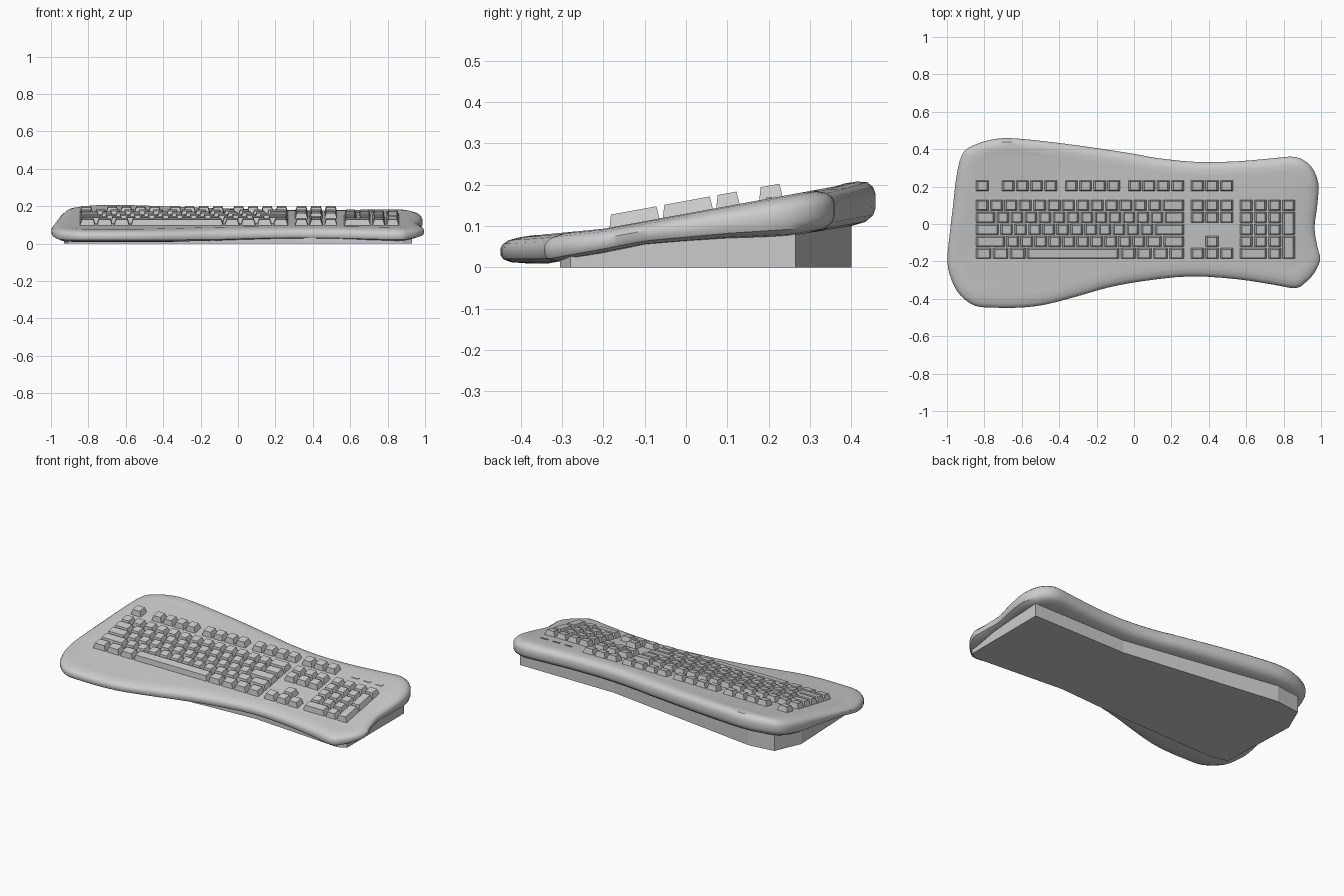
import bpy, bmesh, math
from mathutils import Vector

if "Cube" in bpy.data.objects:
    bpy.data.objects.remove(bpy.data.objects["Cube"])

grey = bpy.data.materials.new("light_grey_plastic")
grey.use_nodes = True
grey.diffuse_color = (0.6, 0.6, 0.6, 1)
grey.node_tree.nodes["Principled BSDF"].inputs["Base Color"].default_value = (0.6, 0.6, 0.6, 1)


def make_object(name, bm, smooth=False):
    bmesh.ops.recalc_face_normals(bm, faces=bm.faces)
    mesh = bpy.data.meshes.new(name)
    bm.to_mesh(mesh)
    bm.free()
    mesh.materials.append(grey)
    obj = bpy.data.objects.new(name, mesh)
    bpy.context.collection.objects.link(obj)
    if smooth:
        bpy.ops.object.select_all(action='DESELECT')
        obj.select_set(True)
        bpy.context.view_layer.objects.active = obj
        bpy.ops.object.shade_smooth_by_angle(angle=math.radians(35))
    return obj


def interpolate(profile, y):
    # Height from a list of (y, z) points
    y = min(max(y, profile[0][0]), profile[-1][0])
    for (y0, z0), (y1, z1) in zip(profile, profile[1:]):
        if y <= y1:
            return z0 + (z1 - z0) * (y - y0) / (y1 - y0)
    return profile[-1][1]


def key_plane(y):
    return 0.13 + 0.183 * y


TOP = [(-0.45, 0.072), (-0.35, 0.079), (-0.2, key_plane(-0.2)),
       (0.36, key_plane(0.36)), (0.45, 0.223)]
UNDER = [(-0.45, 0.01), (-0.33, 0.01), (-0.1, 0.055), (0.1, 0.07),
         (0.25, 0.076), (0.45, 0.108)]

# Outline of the case, clockwise from the back right corner
OUTLINE = [(-.74, .455), (-.6, .455), (-.3, .42), (0, .375), (.12, .353),
           (.33, .332), (.55, .335), (.75, .352), (.865, .358), (.945, .31),
           (.985, .22), (.98, .1), (.965, -.02), (.98, -.12), (.995, -.19),
           (.965, -.26), (.92, -.31), (.865, -.343), (.75, -.325), (.55, -.295),
           (.3, -.28), (.05, -.305), (-.14, -.34), (-.28, -.38), (-.47, -.43),
           (-.61, -.447), (-.75, -.447), (-.85, -.437), (-.93, -.38),
           (-.975, -.3), (-.998, -.2), (-.985, -.05), (-.965, .12),
           (-.95, .25), (-.92, .37), (-.86, .42)]


def smooth_loop(points, steps):
    # Closed Catmull-Rom curve
    pts = [Vector(p) for p in points]
    n = len(pts)
    loop = []
    for i in range(n):
        a, b, c, d = (pts[(i + k) % n] for k in (-1, 0, 1, 2))
        for s in range(steps):
            t = s / steps
            loop.append(0.5 * (2 * b + (c - a) * t + (2 * a - 5 * b + 4 * c - d) * t * t
                               + (3 * b - a - 3 * c + d) * t ** 3))
    return loop


def inset_loop(loop, distance):
    n = len(loop)
    result = []
    for i, p in enumerate(loop):
        d = (loop[(i + 3) % n] - loop[i - 3]).normalized()
        result.append(p + Vector((d.y, -d.x)) * distance)
    return result


# Case: stacked rings with rounded rim, capped above and below
bm = bmesh.new()
outline = smooth_loop(OUTLINE, 3)
rings = []
for distance, level in [(0.06, 0), (0.025, 0.04), (0.006, 0.16), (0, 0.32), (0, 0.6),
                        (0.006, 0.75), (0.02, 0.88), (0.045, 0.96), (0.075, 1)]:
    ring = []
    for p in inset_loop(outline, distance):
        low, high = interpolate(UNDER, p.y), interpolate(TOP, p.y)
        ring.append(bm.verts.new((p.x, p.y, low + (high - low) * level)))
    rings.append(ring)
for lower, upper in zip(rings, rings[1:]):
    for i in range(len(lower)):
        bm.faces.new((lower[i - 1], lower[i], upper[i], upper[i - 1]))
for ring, profile in ((rings[0], UNDER), (rings[-1], TOP)):
    caps = [bm.faces.new(ring)]
    for y, z in profile[1:-1]:
        geom = caps + list({e for f in caps for e in f.edges}) + list({v for f in caps for v in f.verts})
        cut = bmesh.ops.bisect_plane(bm, geom=geom, plane_co=(0, y, 0), plane_no=(0, 1, 0), dist=1e-5)
        caps = [g for g in cut["geom"] if isinstance(g, bmesh.types.BMFace)]
    for v in {v for f in caps for v in f.verts}:
        v.co.z = interpolate(profile, v.co.y)
bmesh.ops.triangulate(bm, faces=[f for f in bm.faces if len(f.verts) > 4])
make_object("case", bm, smooth=True)

# Wedge stand under the case
STAND = [(.93, -.28), (.93, .265), (.3, .265), (-.7, .4), (-.86, .38),
         (-.93, .22), (-.91, -.28), (-.8, -.305), (-.2, -.29), (.3, -.26), (.88, -.305)]
bm = bmesh.new()
bottom = [bm.verts.new((x, y, 0)) for x, y in STAND]
upper = [bm.verts.new((x, y, interpolate(UNDER, y) + 0.025)) for x, y in STAND]
for i in range(len(STAND)):
    bm.faces.new((bottom[i - 1], bottom[i], upper[i], upper[i - 1]))
bmesh.ops.triangulate(bm, faces=[bm.faces.new(bottom), bm.faces.new(upper)])
make_object("stand", bm)


def add_block(bm, x0, x1, y0, y1, height, side=0.0, front=0.0, back=0.0):
    # Tapered block following the slope of the case
    def ring(xa, xb, ya, yb, h):
        return [bm.verts.new((x, y, key_plane(y) + h))
                for x, y in ((xa, ya), (xb, ya), (xb, yb), (xa, yb))]
    low = ring(x0, x1, y0, y1, -0.006)
    high = ring(x0 + side, x1 - side, y0 + front, y1 - back, height)
    bm.faces.new(low)
    bm.faces.new(high)
    for i in range(4):
        bm.faces.new((low[i - 1], low[i], high[i], high[i - 1]))


PITCH = 0.0645
GAP = 0.003


def add_key(bm, x0, x1, y_top, rows=1):
    add_block(bm, x0 + GAP, x1 - GAP, y_top - PITCH * rows + GAP, y_top - GAP,
              0.031, side=0.012, front=0.004, back=0.009)


def add_row(bm, x0, x1, y_top, widths):
    # Row of keys sharing a span by relative widths
    unit = (x1 - x0) / sum(widths)
    for w in widths:
        add_key(bm, x0, x0 + w * unit, y_top)
        x0 += w * unit


def row_top(row):
    return 0.134 - row * PITCH


# Letter keys
bm = bmesh.new()
MAIN_ROWS = [[1] * 13 + [1.6],
             [1.5] + [1] * 12 + [1.5],
             [1.75] + [1] * 11 + [2.2],
             [2.2] + [1] * 10 + [1.2, 1.6],
             [1.22] * 3 + [6.7] + [1.16] * 4]
for row, widths in enumerate(MAIN_ROWS):
    add_row(bm, -0.85, 0.272, row_top(row), widths)
make_object("letter_keys", bm)

# Function keys
bm = bmesh.new()
for x0, x1, count in [(-.85, -.772, 1), (-.71, -.408, 4), (-.372, -.07, 4),
                      (-.035, .272, 4), (.3, .535, 3)]:
    add_row(bm, x0, x1, 0.238, [1] * count)
make_object("function_keys", bm)

# Navigation and arrow keys
bm = bmesh.new()
for row in (0, 1, 4):
    add_row(bm, 0.3, 0.535, row_top(row), [1] * 3)
add_key(bm, 0.378, 0.457, row_top(3))
make_object("navigation_keys", bm)

# Number pad with two tall keys and one wide key
bm = bmesh.new()
add_row(bm, 0.563, 0.865, row_top(0), [1] * 4)
for row in (1, 2, 3):
    add_row(bm, 0.563, 0.79, row_top(row), [1] * 3)
add_row(bm, 0.563, 0.79, row_top(4), [2, 1])
for row in (1, 3):
    add_key(bm, 0.79, 0.865, row_top(row), rows=2)
make_object("number_keys", bm)

# Indicator lamps
bm = bmesh.new()
for x in (0.65, 0.73, 0.81):
    add_block(bm, x - 0.022, x + 0.022, 0.194, 0.208, 0.003)
make_object("indicator_lamps", bm)
